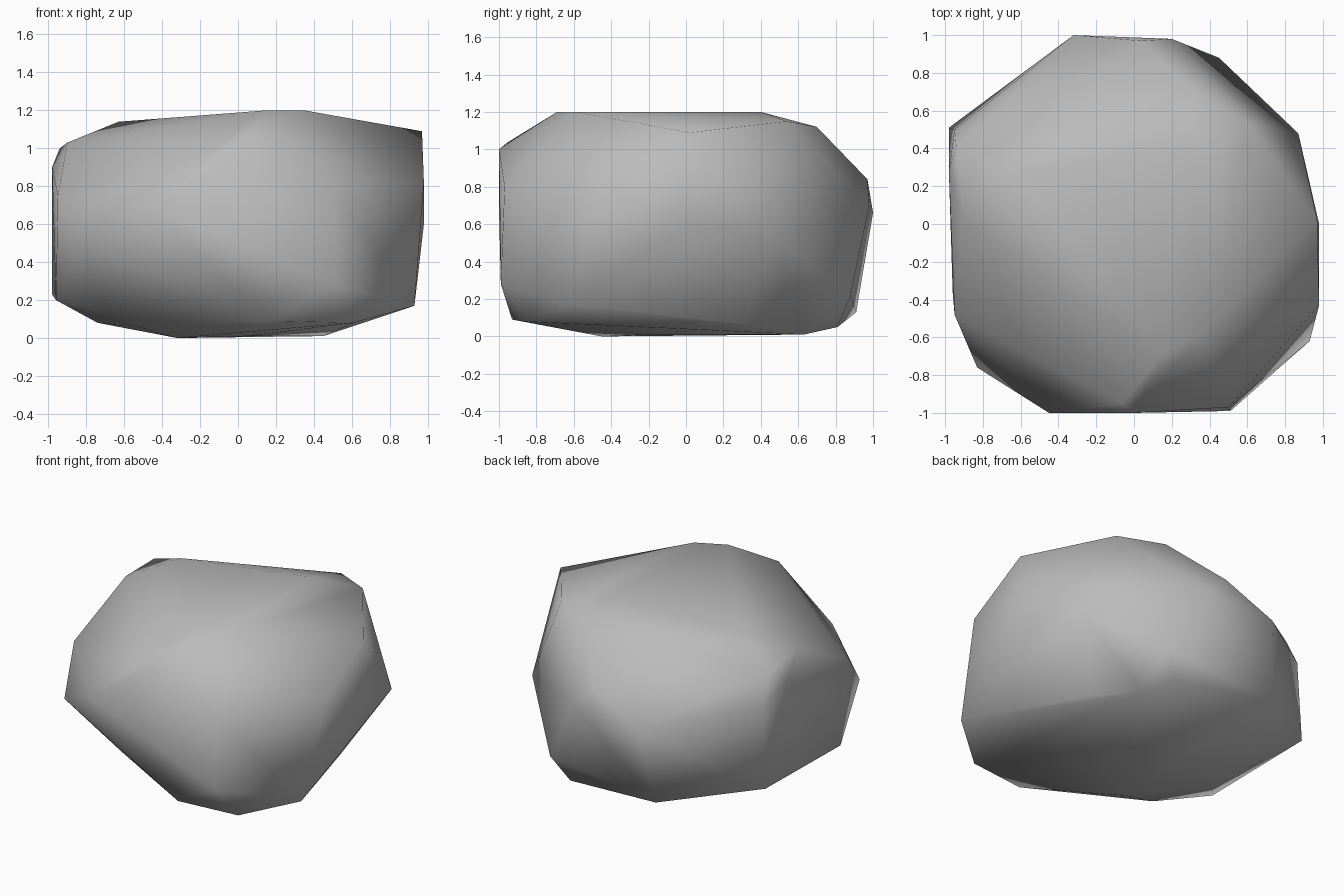
import bpy
import bmesh

# Remove only the default cube
default_cube = bpy.data.objects.get("Cube")
if default_cube:
    bpy.data.objects.remove(default_cube, do_unlink=True)


def make_material(name, colour):
    """One flat, matte colour shared by viewport and render."""
    material = bpy.data.materials.new(name)
    material.use_nodes = True
    material.diffuse_color = colour
    shader = next(node for node in material.node_tree.nodes
                  if node.type == "BSDF_PRINCIPLED")
    shader.inputs["Base Color"].default_value = colour
    shader.inputs["Roughness"].default_value = 0.9
    return material


def make_boulder(name, corner_groups, material):
    """Wrap a tight skin around the chipped corners of a stone."""
    mesh = bpy.data.meshes.new(name)
    boulder = bpy.data.objects.new(name, mesh)
    bpy.context.collection.objects.link(boulder)

    bm = bmesh.new()
    for group in corner_groups:
        for corner in group:
            bm.verts.new(corner)
    bmesh.ops.convex_hull(bm, input=bm.verts[:], use_existing_faces=False)

    # Drop any corner that ended up inside the skin
    loose = [vert for vert in bm.verts if not vert.link_faces]
    bmesh.ops.delete(bm, geom=loose, context="VERTS")
    bmesh.ops.recalc_face_normals(bm, faces=bm.faces[:])
    for face in bm.faces:
        face.smooth = True
    bm.to_mesh(mesh)
    bm.free()

    mesh.materials.append(material)
    return boulder


# Worn upper surface
crown = [
    (.15, -.69, 1.2), (.35, -.59, 1.2), (.3, .4, 1.2),
    (.6, .54, 1.15), (.32, .7, 1.12), (-.63, .26, 1.14),
    (-.9, .03, 1.03), (-.94, .4, 1), (.97, .02, 1.09),
    (-.06, -.95, 1.04),
]

# Widest band, starting at the front and going around
flanks = [
    (-.45, -1, .68), (0, -1, 1), (.5, -.97, .8), (.51, -.99, .28),
    (.98, -.43, .82), (.98, 0, .6), (.87, .48, .53),
    (.2, .98, .7), (.04, .97, .84), (-.32, 1, .66),
    (-.95, .5, .8), (-.98, .28, .9), (-.95, -.48, .75),
    (-.83, -.76, .48),
]

# Rounded underside
base = [
    (.18, -.93, .09), (.61, -.87, .08), (.93, -.62, .17),
    (.6, .3, .07), (.45, .88, .22), (.34, .81, .05),
    (.45, .63, .01), (-.4, .91, .13), (-.98, .51, .23),
    (-.96, -.36, .2), (-.74, -.1, .08), (-.57, -.49, .07),
    (-.32, -.45, 0), (.05, -.2, .01),
]

stone_grey = make_material("stone grey", (.5, .5, .5, 1))
make_boulder("boulder", (crown, flanks, base), stone_grey)
